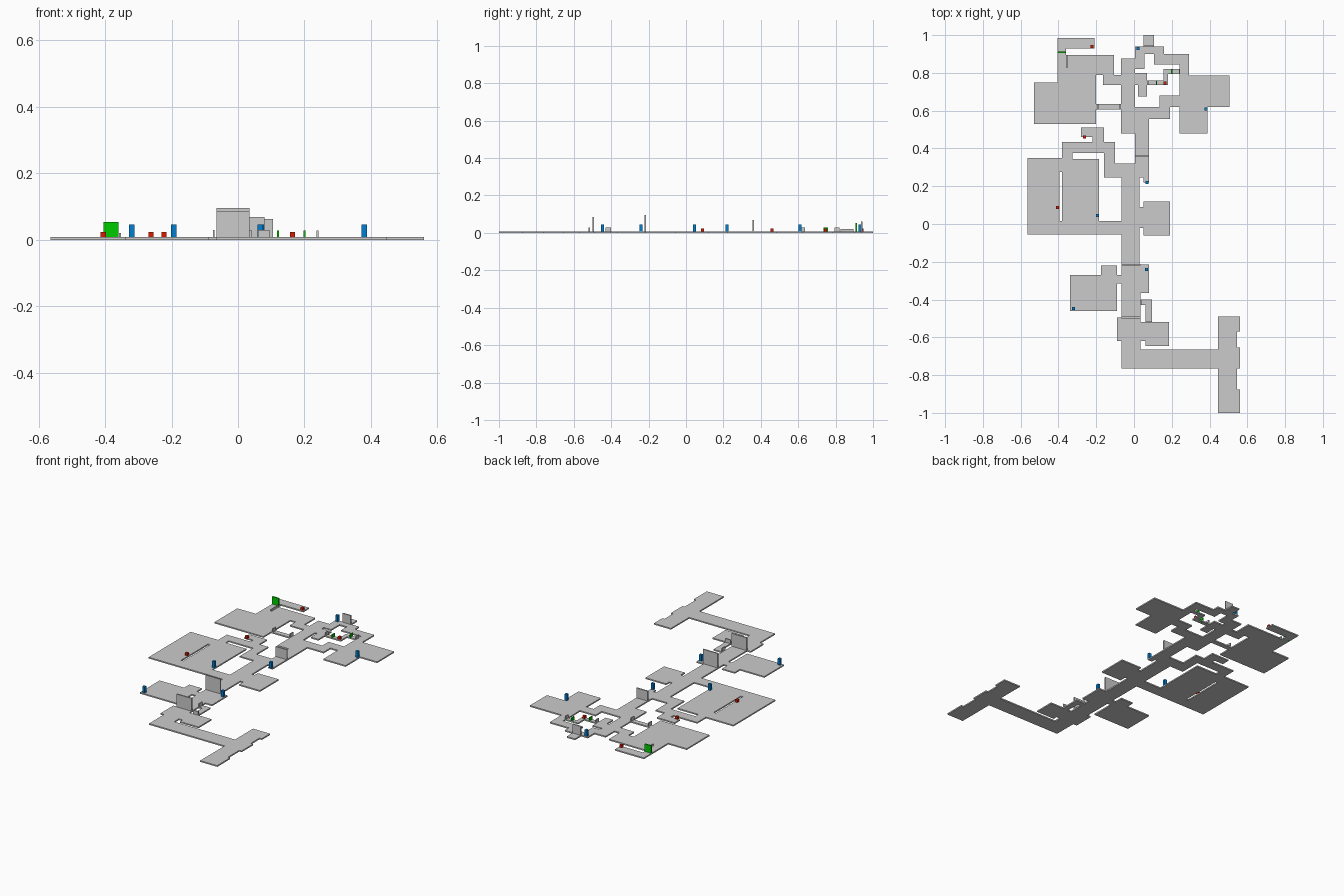
import bpy, bmesh

T = 0.008  # floor thickness


def material(name, rgb):
    m = bpy.data.materials.new(name)
    m.diffuse_color = (*rgb, 1)
    return m


BLUE = material("blue", (0.0, 0.21, 0.65))
RED = material("red", (0.7, 0.01, 0.0))
GREEN = material("green", (0.0, 0.6, 0.0))


def finish(bm, name, mat=None):
    me = bpy.data.meshes.new(name)
    bmesh.ops.recalc_face_normals(bm, faces=bm.faces)
    bm.to_mesh(me)
    bm.free()
    ob = bpy.data.objects.new(name, me)
    bpy.context.collection.objects.link(ob)
    if mat:
        me.materials.append(mat)


def box(name, x0, x1, y0, y1, z1, mat=None, z0=0.0):
    bm = bmesh.new()
    bmesh.ops.create_cube(bm, size=1)
    for v in bm.verts:
        v.co = ((x0 + x1) / 2 + v.co.x * (x1 - x0),
                (y0 + y1) / 2 + v.co.y * (y1 - y0),
                (z0 + z1) / 2 + v.co.z * (z1 - z0))
    finish(bm, name, mat)


def floor(name, rects):
    """One seamless slab covering the union of rectangles (x0, x1, y0, y1)."""
    xs = sorted({v for r in rects for v in r[:2]})
    ys = sorted({v for r in rects for v in r[2:]})
    bm = bmesh.new()
    grid = {}

    def vert(i, j):
        if (i, j) not in grid:
            grid[i, j] = bm.verts.new((xs[i], ys[j], 0))
        return grid[i, j]

    for i in range(len(xs) - 1):
        for j in range(len(ys) - 1):
            cx, cy = (xs[i] + xs[i + 1]) / 2, (ys[j] + ys[j + 1]) / 2
            if any(a < cx < b and c < cy < d for a, b, c, d in rects):
                bm.faces.new([vert(i, j), vert(i + 1, j), vert(i + 1, j + 1), vert(i, j + 1)])
    top = bmesh.ops.extrude_face_region(bm, geom=bm.faces[:])["geom"]
    for g in top:
        if isinstance(g, bmesh.types.BMVert):
            g.co.z = T
    finish(bm, name)


# Entrance hall and south rooms
floor("south_floor", [
    (.445, .545, -1, -.49), (.445, .56, -.57, -.49), (.445, .56, -.765, -.655),
    (.445, .56, -1, -.875), (-.065, .56, -.765, -.665), (-.065, .035, -.765, -.49),
    (-.09, .035, -.62, -.495), (.035, .185, -.62, -.52), (.06, .185, -.645, -.52)])

# Second section with side room and bypass passage
floor("lower_floor", [
    (-.065, .035, -.49, -.215), (.035, .08, -.365, -.215), (-.34, -.09, -.46, -.27),
    (-.175, -.09, -.315, -.22), (-.09, -.065, -.315, -.27),
    (.06, .095, -.52, -.4), (.035, .095, -.43, -.4)])

# Central corridor with the large west room
floor("middle_floor", [
    (-.065, .03, -.215, .32), (.05, .19, -.06, .12), (.03, .05, -.02, .09),
    (-.565, -.395, -.055, .35), (-.395, -.38, .275, .35), (-.38, -.185, .015, .345), (-.565, -.065, -.055, .015),
    (-.38, -.325, .345, .435), (-.38, -.16, .375, .435), (-.16, -.1, .245, .435),
    (-.16, -.065, .245, .32), (-.28, -.16, .46, .51), (-.22, -.16, .435, .51),
    (.005, .08, .245, .36), (.05, .08, .22, .245)])

# North rooms
floor("north_floor", [
    (.005, .08, .36, .62), (-.07, .005, .48, .875), (.005, .19, .555, .62),
    (.135, .19, .555, .68), (.135, .24, .62, .68), (.24, .505, .62, .785),
    (.24, .39, .48, .62), (.105, .29, .845, .9), (.24, .29, .68, .9),
    (.005, .16, .9, .94), (.005, .055, .82, .94), (.105, .16, .845, .94),
    (.05, .105, .94, 1), (.02, .07, .675, .8), (.005, .02, .735, .8),
    (.07, .18, .735, .76), (.155, .18, .735, .82), (.155, .24, .795, .82),
    (-.165, -.07, .735, .79), (-.165, -.105, .735, .895), (-.53, -.2, .53, .75),
    (-.405, -.2, .53, .895), (-.2, -.105, .79, .895), (-.2, -.07, .605, .635),
    (-.405, -.21, .93, .985), (-.405, -.36, .895, .985)])

# Main gates: thin walls across corridors (x0, x1, y, height)
for k, (x0, x1, y, h, mat) in enumerate([
        (-.065, .035, -.495, .086, None), (-.065, .035, -.217, .096, None),
        (.005, .08, .36, .068, None), (.05, .105, .94, .062, None),
        (.06, .095, -.518, .03, None), (-.405, -.36, .91, .054, GREEN)]):
    box(f"gate_{k}", x0, x1, y - .004, y + .004, h, mat)

# Small hatches across passages (x, y0, y1, height)
for k, (x, y0, y1, h, mat) in enumerate([
        (.038, -.43, -.4, .03, None), (-.073, .605, .635, .03, None),
        (-.19, .605, .635, .03, None), (.24, .795, .82, .028, None),
        (.075, .735, .76, .028, None), (.12, .735, .76, .028, GREEN),
        (.2, .795, .82, .028, GREEN), (-.355, .825, .895, .02, None)]):
    box(f"hatch_{k}", x - .003, x + .003, y0, y1, h, mat)

# Tall blue markers and short red markers
for name, mat, h, spots in [
        ("blue_marker", BLUE, .046, [(.02, .93), (.38, .61), (.07, .22), (-.193, .046),
                                     (.067, -.24), (-.32, -.447)]),
        ("red_marker", RED, .024, [(-.223, .94), (.164, .747), (-.262, .46), (-.406, .088)])]:
    for k, (x, y) in enumerate(spots):
        box(f"{name}_{k}", x - .008, x + .008, y - .008, y + .008, h, mat, T)
